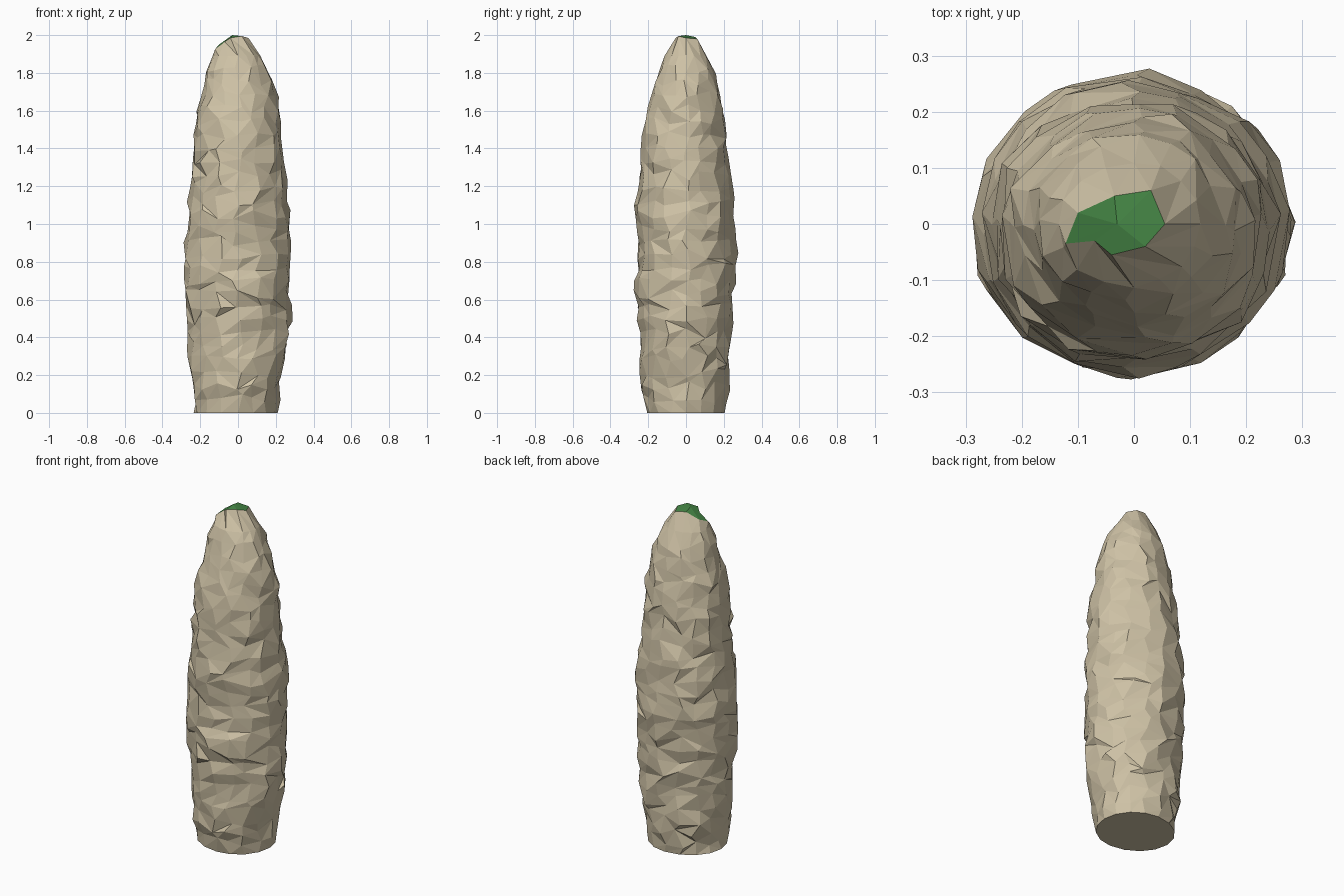
import bpy, bmesh, math, random

if "Cube" in bpy.data.objects:
    bpy.data.objects.remove(bpy.data.objects["Cube"])

random.seed(11)
SIDES, ROWS = 16, 27

# z, reach to -x, +x, -y, +y
PROFILE = [
    (0.00, .235, .210, .205, .205), (0.20, .258, .240, .250, .242),
    (0.40, .272, .283, .248, .240), (0.65, .286, .283, .275, .257),
    (0.80, .292, .270, .262, .277), (0.95, .288, .287, .258, .260),
    (1.10, .272, .270, .274, .258), (1.35, .255, .250, .250, .225),
    (1.57, .230, .230, .225, .208), (1.70, .202, .208, .185, .180),
    (1.84, .162, .152, .138, .145), (1.89, .140, .125, .112, .115)]

# Outline of the green tip, counter-clockwise from +x
TIP = [(.055, 0, 1.985), (.03, .06, 1.98), (-.035, .05, 1.99), (-.10, .02, 1.95),
       (-.122, -.035, 1.925), (-.07, -.03, 1.965), (-.04, -.055, 1.985), (.02, -.04, 1.995)]


def reach(z):
    for a, b in zip(PROFILE, PROFILE[1:]):
        if z <= b[0]:
            t = (z - a[0]) / (b[0] - a[0])
            return [p + (q - p) * t for p, q in zip(a[1:], b[1:])]
    return PROFILE[-1][1:]


def finish(bm, name, color):
    bmesh.ops.recalc_face_normals(bm, faces=bm.faces)
    mesh = bpy.data.meshes.new(name)
    bm.to_mesh(mesh)
    bm.free()
    mat = bpy.data.materials.new(name + "_color")
    mat.diffuse_color = color
    mat.use_nodes = True
    mat.node_tree.nodes["Principled BSDF"].inputs["Base Color"].default_value = mat.diffuse_color
    mesh.materials.append(mat)
    bpy.context.collection.objects.link(bpy.data.objects.new(name, mesh))


# Rock pillar: jittered rings, split into random triangles
bm = bmesh.new()
top_z = PROFILE[-1][0]
rings = []
for i in range(ROWS + 1):
    base, edge = i == 0, i in (0, ROWS)
    ring = []
    for j in range(SIDES):
        z = top_z * i / ROWS + (0 if edge else random.uniform(-.028, .028))
        a = math.tau * (j + (0 if edge else random.uniform(-.28, .28))) / SIDES
        xn, xp, yn, yp = reach(z)
        k = 1 if base else 1 + random.uniform(-.075, .03)
        c, s = math.cos(a), math.sin(a)
        ring.append(bm.verts.new((c * (xp if c > 0 else xn) * k,
                                  s * (yp if s > 0 else yn) * k, z)))
    rings.append(ring)

for lo, hi in zip(rings, rings[1:]):
    for j in range(SIDES):
        n = (j + 1) % SIDES
        if random.random() < .5:
            bm.faces.new((lo[j], lo[n], hi[n]))
            bm.faces.new((lo[j], hi[n], hi[j]))
        else:
            bm.faces.new((lo[j], lo[n], hi[j]))
            bm.faces.new((lo[n], hi[n], hi[j]))
bm.faces.new(rings[0][::-1])

# Shoulder narrowing from the last ring to the tip outline
tip = [bm.verts.new(p) for p in TIP]
last = rings[-1]
for j in range(8):
    a, b, c = last[2 * j], last[2 * j + 1], last[(2 * j + 2) % SIDES]
    bm.faces.new((a, b, tip[j]))
    bm.faces.new((b, c, tip[j]))
    bm.faces.new((c, tip[(j + 1) % 8], tip[j]))
finish(bm, "rock_pillar", (.62, .54, .38, 1))

# Green tip: faceted cap closing the pillar
bm = bmesh.new()
tip = [bm.verts.new(p) for p in TIP]
mid = bm.verts.new((-.03, 0, 2.0))
for j in range(8):
    bm.faces.new((tip[j], tip[(j + 1) % 8], mid))
finish(bm, "green_tip", (.06, .24, .06, 1))
